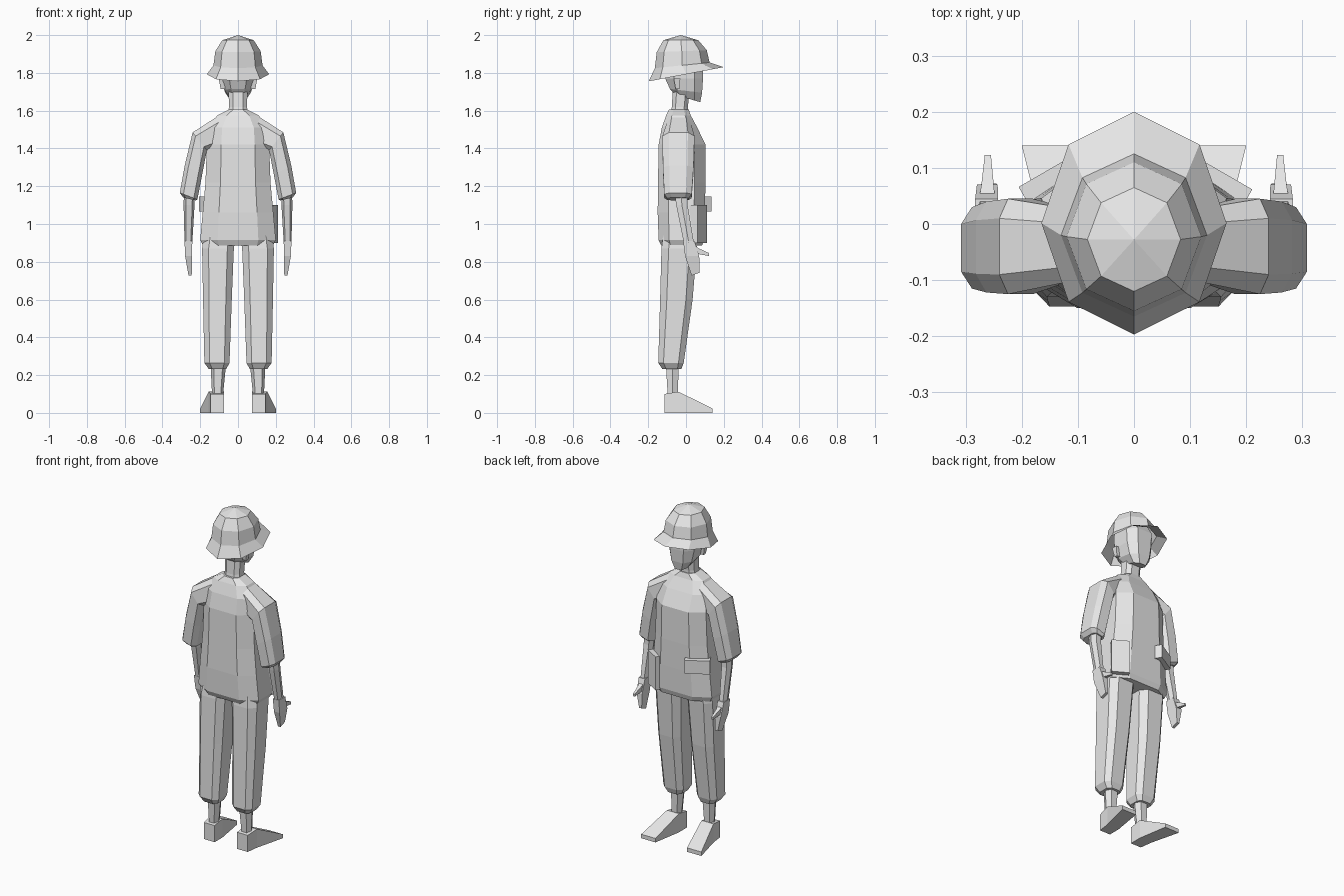
import bpy, bmesh, math
from mathutils import Vector, Matrix

cube = bpy.data.objects.get("Cube")
if cube:
    bpy.data.objects.remove(cube, do_unlink=True)

grey = bpy.data.materials.new("plain light grey")
grey.use_nodes = True
grey.diffuse_color = (0.8, 0.8, 0.8, 1)
grey.node_tree.nodes["Principled BSDF"].inputs["Base Color"].default_value = grey.diffuse_color


def finish(name, bm, mirror=False):
    bmesh.ops.recalc_face_normals(bm, faces=bm.faces)
    mesh = bpy.data.meshes.new(name)
    bm.to_mesh(mesh)
    bm.free()
    mesh.materials.append(grey)
    obj = bpy.data.objects.new(name, mesh)
    bpy.context.collection.objects.link(obj)
    if mirror:
        obj.modifiers.new("Mirror", 'MIRROR').use_mirror_merge = False
    return obj


def ring(x0, z0, x1, z1, y0, y1, dz, sides, power, turn):
    """Polygon spanning x0..x1 and y0..y1; dz is its rise from y0 to y1."""
    mid = Vector(((x0 + x1) / 2, (y0 + y1) / 2, (z0 + z1) / 2))
    u = Vector(((x1 - x0) / 2, 0, (z1 - z0) / 2))
    v = Vector((0, (y1 - y0) / 2, dz / 2))
    angles = [math.tau * (i + turn) / sides for i in range(sides)]
    soft = lambda t: math.copysign(abs(t) ** power, t) if abs(t) > 1e-6 else 0
    reach = max(soft(math.cos(a)) for a in angles)
    return [mid + (u * soft(math.cos(a)) + v * soft(math.sin(a))) / reach for a in angles]


def loft(name, rings, sides=8, power=0.7, turn=0.5, mirror=False, caps=True, tip=None):
    bm = bmesh.new()
    loops = []
    for r in rings:
        x0, z0, x1, z1, y0, y1 = r[:6]
        dz = r[6] if len(r) > 6 else 0
        loops.append([bm.verts.new(p) for p in ring(x0, z0, x1, z1, y0, y1, dz, sides, power, turn)])
    for a, b in zip(loops, loops[1:]):
        for i in range(sides):
            j = (i + 1) % sides
            bm.faces.new((a[i], a[j], b[j], b[i]))
    if tip:
        top = bm.verts.new(tip)
        for i in range(sides):
            bm.faces.new((loops[-1][i], loops[-1][(i + 1) % sides], top))
    if caps:
        bm.faces.new(loops[0])
        bm.faces.new(loops[-1])
    return finish(name, bm, mirror)


def level(z, w, y0, y1, dz=0):
    """Centred horizontal section."""
    return (-w, z, w, z, y0, y1, dz)


def side(z, x0, x1, y0, y1, dz=0):
    """Off-centre horizontal section."""
    return (x0, z, x1, z, y0, y1, dz)


def box(name, centre, size, degrees):
    bm = bmesh.new()
    place = Matrix.Translation(centre) @ Matrix.Rotation(math.radians(degrees), 4, 'Z')
    bmesh.ops.create_cube(bm, size=1, matrix=place @ Matrix.Diagonal((*size, 1)))
    return finish(name, bm)


# Hat: open faceted crown with a flared, forward-rising brim
loft("hat", [level(1.793, .165, -.197, .2, .075),
             level(1.84, .13, -.165, .125, .03),
             level(1.915, .12, -.155, .11, .01),
             level(1.973, .083, -.12, .065)],
     power=1, turn=0, caps=False, tip=(0, -.028, 2))

# Head, ears and neck
loft("head", [level(1.665, .04, -.06, .075, -.04),
              level(1.705, .07, -.085, .085, -.02),
              level(1.77, .085, -.11, .09),
              level(1.85, .09, -.11, .09),
              level(1.92, .06, -.08, .06)])
loft("ears", [side(1.715, .07, .092, -.055, -.035),
              side(1.77, .07, .102, -.065, -.03)], sides=4, mirror=True)
loft("neck", [level(1.56, .055, -.085, .01),
              level(1.62, .048, -.075, .01),
              level(1.71, .05, -.07, .02)])

# Loose shirt with short sleeves
loft("shirt", [level(.885, .185, -.13, .085),
               level(.915, .2, -.145, .095),
               level(1.06, .187, -.15, .1),
               level(1.22, .172, -.148, .103),
               level(1.42, .165, -.145, .103),
               level(1.51, .155, -.128, .06),
               level(1.575, .11, -.105, .025),
               level(1.605, .05, -.09, .015)])
loft("sleeves", [(.11, 1.4, .1, 1.575, -.1, .025),
                 (.165, 1.39, .24, 1.485, -.125, .045),
                 (.19, 1.26, .282, 1.31, -.122, .04),
                 (.215, 1.13, .308, 1.165, -.115, .03),
                 (.225, 1.125, .29, 1.14, -.1, .015)], power=.6, mirror=True)

# Arms, hands and thumbs
loft("arms", [side(1.2, .23, .285, -.07, .01),
              side(1.1, .23, .288, -.055, .012),
              side(.9, .242, .283, -.015, .045)], sides=6, turn=0, power=.8, mirror=True)
loft("hands", [side(.91, .242, .283, -.015, .045),
               side(.83, .243, .28, -.005, .07),
               side(.735, .245, .262, .03, .072, .015)], sides=4, mirror=True)
loft("thumbs", [side(.87, .245, .28, .02, .02, .06),
                side(.855, .25, .272, .07, .07, .03),
                side(.838, .255, .266, .123, .123, .015)], sides=4, mirror=True)

# Trousers gathered above the ankle
loft("trouser_legs", [side(.95, .01, .18, -.12, .06),
                      side(.87, .022, .19, -.13, .057),
                      side(.6, .033, .185, -.137, .035),
                      side(.265, .045, .178, -.147, -.012),
                      side(.232, .062, .155, -.125, -.025)], power=.6, mirror=True)

# Ankles and wedge-shaped shoes
loft("ankles", [side(.25, .064, .145, -.11, -.035),
                side(.09, .08, .137, -.1, -.04)], sides=6, turn=0, power=.8, mirror=True)
loft("shoes", [side(.05, .075, .145, -.115, -.115, .1),
               side(.056, .075, .155, -.04, -.04, .112),
               side(.012, .105, .2, .14, .14, .024)], sides=4, mirror=True)

# Pouches worn on the shirt
box("tall_pouch", (.155, .065, 1.0), (.1, .05, .2), -30)
box("wide_pouch", (-.13, .075, 1.105), (.14, .06, .08), 30)
